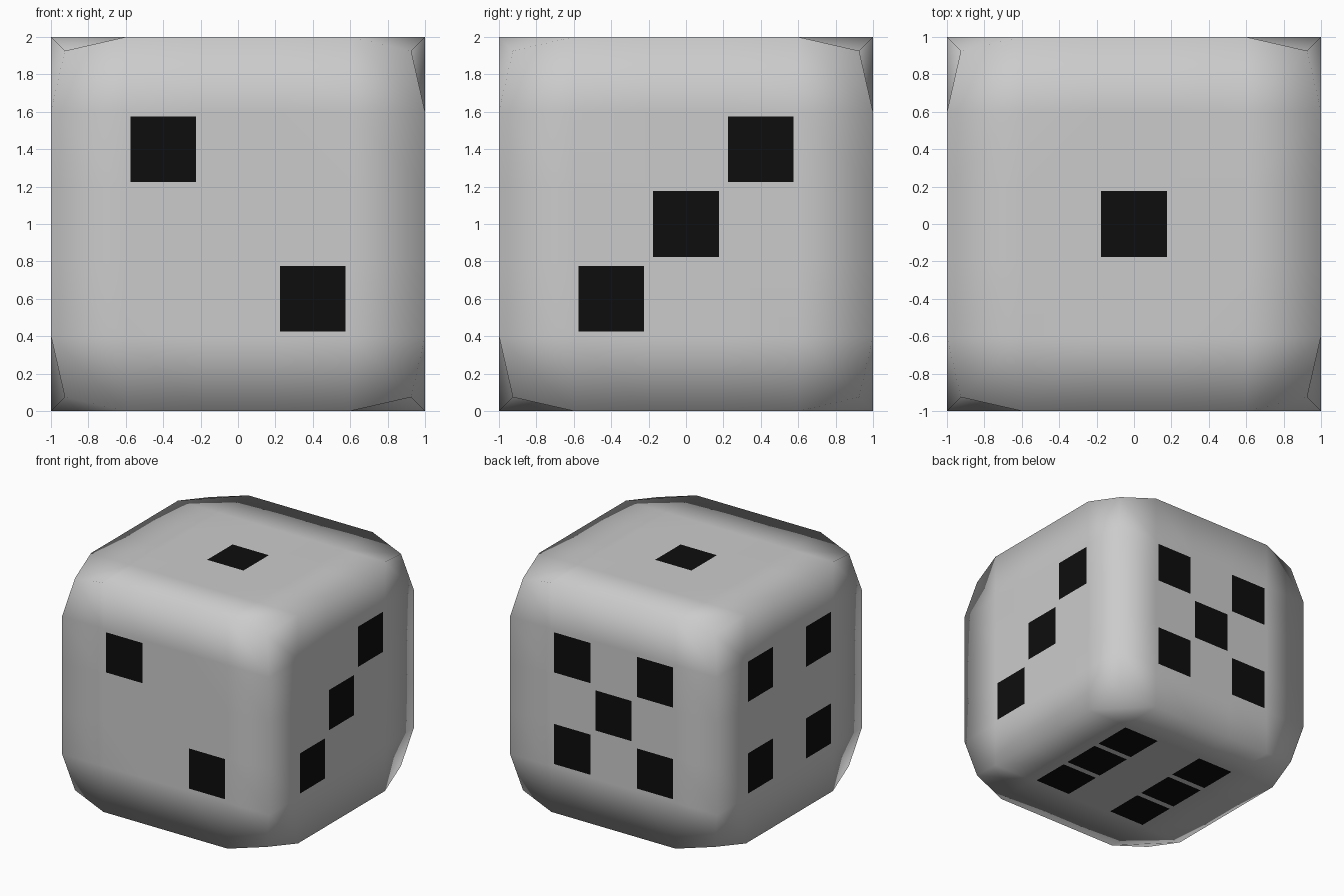
import bpy, bmesh
from mathutils import Vector

if "Cube" in bpy.data.objects:
    bpy.data.objects.remove(bpy.data.objects["Cube"])

black = bpy.data.materials.new("pip_black")
black.diffuse_color = (0.004, 0.004, 0.004, 1)
black.use_nodes = True
black.node_tree.nodes["Principled BSDF"].inputs["Base Color"].default_value = black.diffuse_color
white = bpy.data.materials.new("body_grey")
white.diffuse_color = (0.8, 0.8, 0.8, 1)
white.use_nodes = True
white.node_tree.nodes["Principled BSDF"].inputs["Base Color"].default_value = white.diffuse_color

# pip centres on each face, as points on a cube centred at the origin
P = (-0.4, 0.4)
pips = [(0, 0, 1)]                                               # top: one
pips += [(-0.4, -1, 0.4), (0.4, -1, -0.4)]                       # front: two
pips += [(1, t, t) for t in (-0.4, 0, 0.4)]                      # right: three
pips += [(-1, y, z) for y in P for z in P]                       # left: four
pips += [(x, 1, z) for x in P for z in P] + [(0, 1, 0)]          # back: five
pips += [(x, y, -1) for x in P for y in (-0.4, 0, 0.4)]          # bottom: six

# body: cube with a 5 x 5 grid on each face
bm = bmesh.new()
bmesh.ops.create_cube(bm, size=2)
bmesh.ops.subdivide_edges(bm, edges=bm.edges[:], cuts=4, use_grid_fill=True)

# pull the eight corners inwards
for v in bm.verts:
    if v.co.length > 1.7:
        v.co *= 0.926

# inset the square pips
targets = [f for f in bm.faces
           if any((f.calc_center_median() - Vector(p)).length < 0.05 for p in pips)]
bmesh.ops.inset_individual(bm, faces=targets, thickness=0.035)
for f in bm.faces:
    f.smooth = True
for f in targets:
    f.material_index = 1

# stand it on the floor
bmesh.ops.translate(bm, verts=bm.verts[:], vec=(0, 0, 1))
bmesh.ops.recalc_face_normals(bm, faces=bm.faces[:])

mesh = bpy.data.meshes.new("die")
bm.to_mesh(mesh)
bm.free()
mesh.materials.append(white)
mesh.materials.append(black)
die = bpy.data.objects.new("die", mesh)
bpy.context.collection.objects.link(die)
